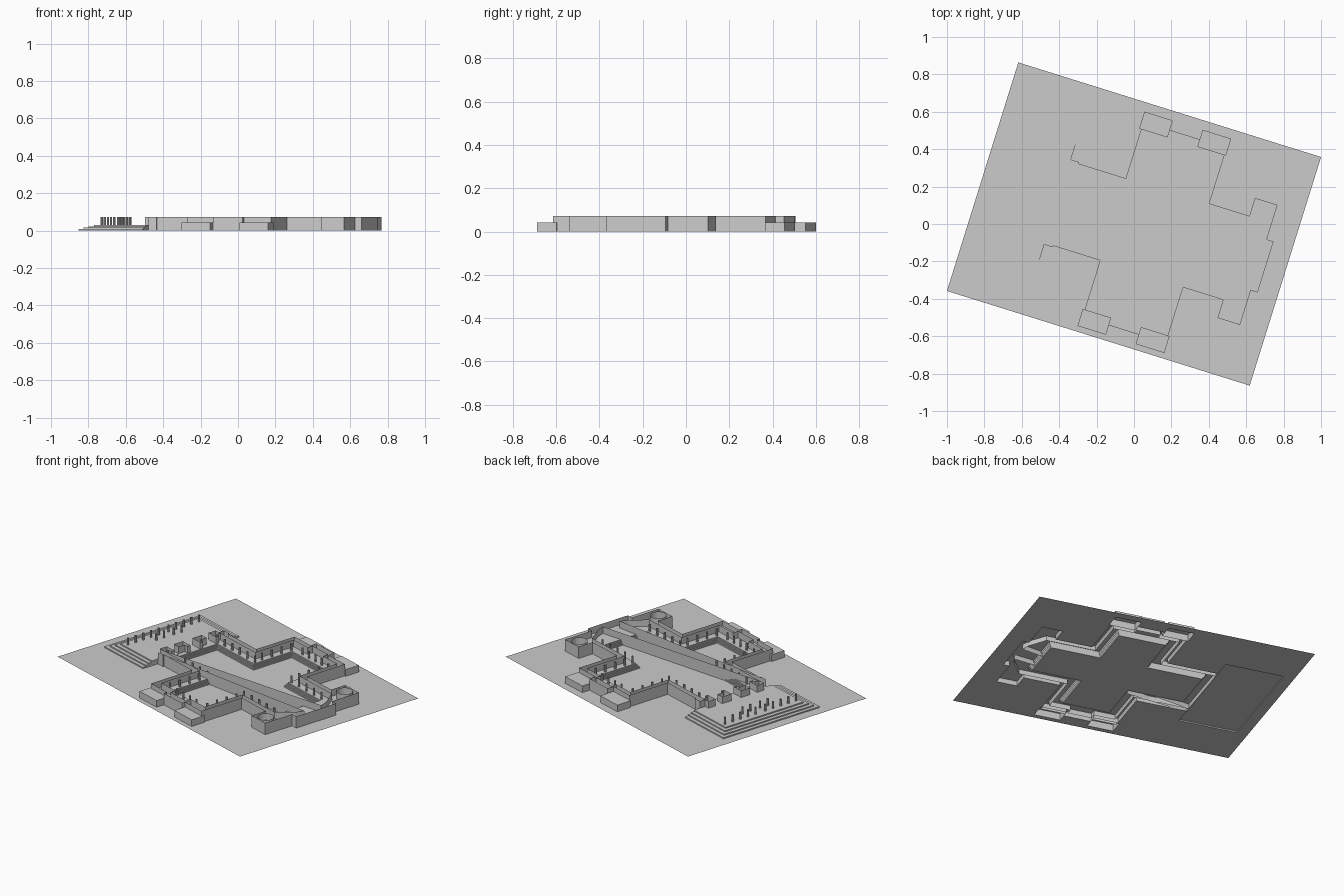
import bpy, bmesh, math
from mathutils import Matrix

if "Cube" in bpy.data.objects:
    bpy.data.objects.remove(bpy.data.objects["Cube"])

stone = bpy.data.materials.new("grey_stone")
stone.use_nodes = True
GREY = (0.6, 0.6, 0.6, 1)
stone.diffuse_color = GREY
stone.node_tree.nodes["Principled BSDF"].inputs["Base Color"].default_value = GREY

# The plan is drawn square to its own axis, then turned into place
AXIS = -0.01
TURN = Matrix.Rotation(math.radians(-17.35), 4, 'Z')


def finish(name, bm):
    bmesh.ops.transform(bm, matrix=TURN, verts=bm.verts)
    mesh = bpy.data.meshes.new(name)
    bm.to_mesh(mesh)
    bm.free()
    mesh.materials.append(stone)
    bpy.context.collection.objects.link(bpy.data.objects.new(name, mesh))


def prism(name, loops, base, top, cap=True):
    """Open-bottomed extrusion; the first loop is outer, the others are holes."""
    bm = bmesh.new()
    edges, sides = [], []
    for number, loop in enumerate(loops):
        area = sum(a[0] * b[1] - b[0] * a[1]
                   for a, b in zip(loop, loop[1:] + loop[:1]))
        if (area > 0) != (number == 0):
            loop = loop[::-1]
        vs = [bm.verts.new((x, y + AXIS, top)) for x, y in loop]
        edges += [bm.edges.new((a, b)) for a, b in zip(vs, vs[1:] + vs[:1])]
        if top > base:
            sides.append((vs, [bm.verts.new((x, y + AXIS, base)) for x, y in loop]))
    if cap:
        bmesh.ops.triangle_fill(bm, edges=edges, use_beauty=True, normal=(0, 0, 1))
    for f in bm.faces:
        f.normal_update()
        if f.normal.z < 0:
            f.normal_flip()
    for vs, low in sides:
        for i in range(len(vs)):
            j = (i + 1) % len(vs)
            bm.faces.new((low[i], low[j], vs[j], vs[i]))
    finish(name, bm)


def flipped(points):
    return [(x, -y) for x, y in reversed(points)]


def rect(x0, x1, y0, y1):
    return [(x0, y0), (x1, y0), (x1, y1), (x0, y1)]


def circle(x, y, r, n=24):
    return [(x + r * math.cos(math.tau * i / n), y + r * math.sin(math.tau * i / n))
            for i in range(n)]


def columns(name, spots, base, top, r=0.0065):
    bm = bmesh.new()
    for x, y in spots:
        place = Matrix.Translation((x, y + AXIS, (base + top) / 2))
        bmesh.ops.create_cone(bm, cap_ends=False, segments=8, radius1=r, radius2=r,
                              depth=top - base, matrix=place)
    finish(name, bm)


WALL, FLOOR, BLOCK = 0.073, 0.03, 0.042

# Half outlines, listed from the entrance to the far end
east_arm = [(.352, .235), (.576, .235), (.576, .336), (.702, .336), (.702, .143), (.74, .143)]
inner = [(-.425, .2), (-.085, .2), (-.085, .475), (.045, .475), (.045, .51), (.19, .51),
         (.19, .475), (.32, .475), (.32, .205), (.62, .205), (.66, .15), (.69, .11),
         (.708, .06)]
footprint = ([(-.783, .345), (-.425, .345), (-.425, .23), (-.115, .23), (-.115, .51),
              (-.126, .51), (-.126, .6), (.033, .6), (.033, .547), (.2, .547), (.2, .6),
              (.36, .6), (.36, .51), (.352, .51)] + east_arm)


def shell(end):
    """Outer wall line of one half, with the side arm closing at the given distance."""
    return [(-.425, .238), (-.378, .238), (-.378, .23), (-.115, .23), (-.115, end),
            (.033, end), (.033, .547), (.2, .547), (.2, end), (.352, end)] + east_arm


def nave(d):
    """Cross-shaped nave, drawn in by d."""
    half = [(-.38 + d, .155 - d), (-.04 + d, .155 - d), (-.04 + d, .43 - d),
            (.275 - d, .43 - d), (.275 - d, .155 - d), (.58 - d, .155 - d)]
    return half + flipped(half)


# Ground with the hollow building cut out, and the sunken nave
prism("ground", [[(x, y - AXIS) for x, y in rect(-.848, .848, -.64, .64)],
                 footprint + flipped(footprint)], 0, 0)
RISE, TREAD = FLOOR / 4, .005
for i in range(3):
    prism(f"nave_step_{i + 1}", [nave(i * TREAD), nave((i + 1) * TREAD)],
          RISE * (2 - i), RISE * (3 - i))
prism("nave_floor", [nave(3 * TREAD)], 0, 0)

# Raised floor slab, with open-topped walls and tower wells standing on it
outline = shell(.505) + flipped(shell(.525))
prism("raised_floor", [outline, nave(0)], RISE * 3, FLOOR)
prism("outer_wall", [outline + flipped(inner) + inner[::-1]], 0, WALL, cap=False)
for side, s in (("left", 1), ("right", -1)):
    prism("tower_well_" + side, [circle(.638, s * .283, .047)], FLOOR, WALL, cap=False)

    # Low blocks at the end of the side arm
    for where, x0, x1 in (("front", -.126, .033), ("back", .2, .36)):
        prism(f"low_block_{where}_{side}", [rect(x0, x1, *sorted((s * .505, s * .6)))], 0, BLOCK)

    # Entrance wall: piers on this side of the doorway
    for n, (y0, y1) in enumerate(((.15, .2), (.035, .1))):
        pier = [(-.455, s * y0), (-.455, s * y1), (-.41, s * y1), (-.41, s * (y0 + .02)),
                (-.385, s * (y0 + .02)), (-.385, s * y0)]
        prism(f"entrance_pier_{side}_{n + 1}", [pier], FLOOR, WALL, cap=False)

# Entrance steps wrapping three sides of the porch
for i in range(4):
    d = .022 * i
    half = .345 - d
    prism(f"porch_step_{i + 1}", [rect(-.783 + d, -.425, -half, half)], RISE * i, RISE * (i + 1))

# Porch columns
porch = [(-.68, s * y) for s in (1, -1) for y in (.035, .09, .145, .2, .255)]
porch += [(-.63, s * y) for s in (1, -1) for y in (.035, .09)]
columns("porch_columns", porch, FLOOR, WALL)

# Aisle columns along every arm
spots = []
for s in (1, -1):
    spots += [(x + .07 * i, s * .17) for x in (-.33, .29) for i in range(5)]
    spots += [(x, s * (.225 + .07 * i)) for x in (-.055, .29) for i in range(4)]
    spots += [(.03 + .06 * i, s * .45) for i in range(4)]
columns("aisle_columns", spots, FLOOR, WALL)
